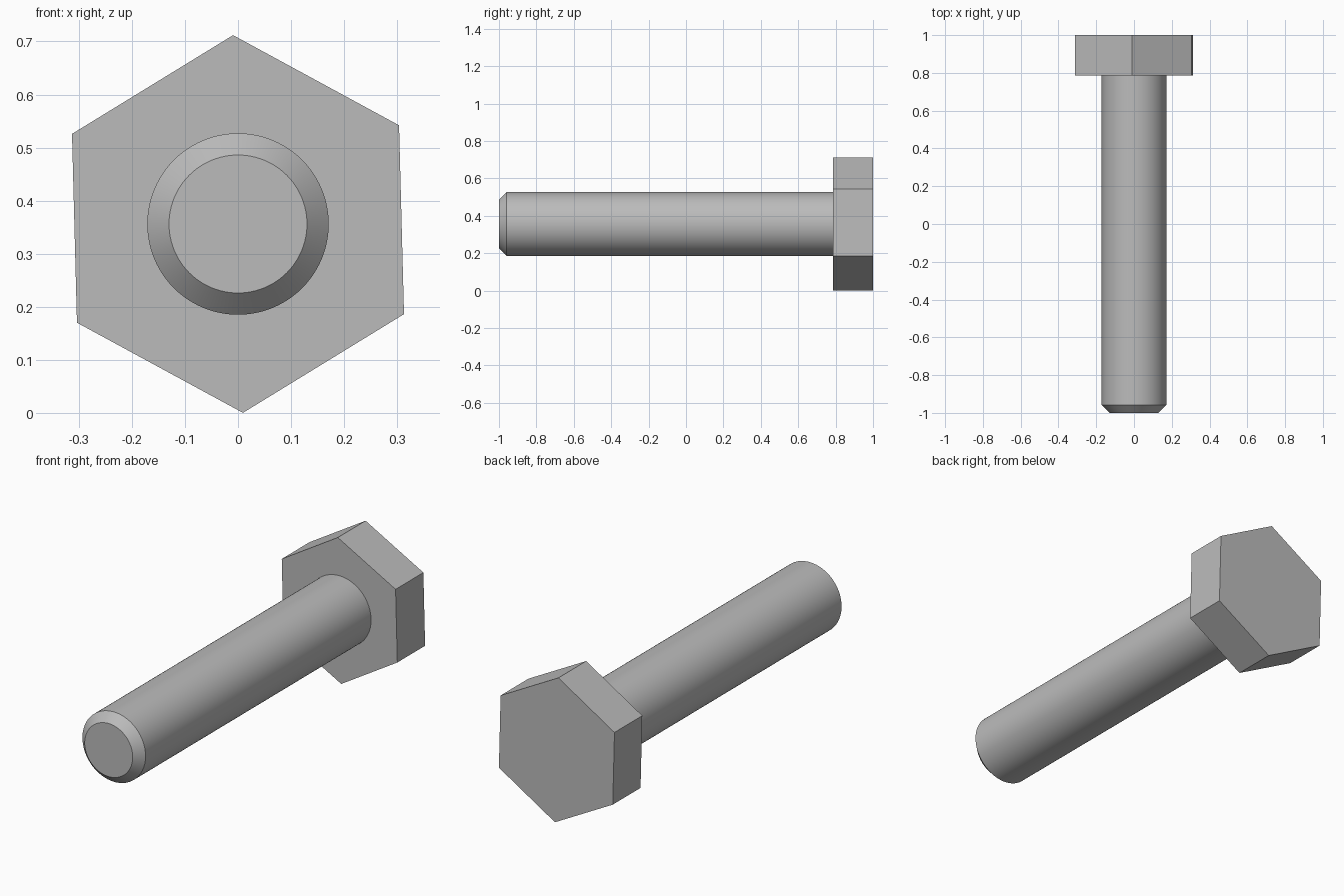
import bpy
import bmesh
from math import cos, sin, pi, radians

cube = bpy.data.objects.get("Cube")
if cube:
    bpy.data.objects.remove(cube, do_unlink=True)

AXIS_Z = 0.356  # height of the bolt's axis

steel = bpy.data.materials.new("grey_steel")
steel.use_nodes = True
colour = (0.5, 0.5, 0.5, 1)
steel.diffuse_color = colour
steel.node_tree.nodes["Principled BSDF"].inputs["Base Color"].default_value = colour


def turned_part(name, profile, sides, start=0.0):
    """Sweep (radius, y) points around the bolt axis and cap both ends."""
    bm = bmesh.new()
    rings = []
    for r, y in profile:
        angles = [start + 2 * pi * i / sides for i in range(sides)]
        rings.append([bm.verts.new((r * cos(a), y, r * sin(a))) for a in angles])
    for a, b in zip(rings, rings[1:]):
        for i in range(sides):
            j = (i + 1) % sides
            bm.faces.new((a[i], a[j], b[j], b[i]))
    bm.faces.new(rings[0])
    bm.faces.new(rings[-1])
    bmesh.ops.recalc_face_normals(bm, faces=bm.faces)
    mesh = bpy.data.meshes.new(name)
    bm.to_mesh(mesh)
    bm.free()
    mesh.materials.append(steel)
    obj = bpy.data.objects.new(name, mesh)
    obj.location.z = AXIS_Z
    bpy.context.collection.objects.link(obj)
    return obj


# Hexagonal head, turned slightly about the axis
turned_part("hex_head", [(0.356, 0.785), (0.356, 1.0)], 6, radians(31.5))

# Round shank with a chamfered tip
shank = turned_part("shank", [(0.13, -1.0), (0.171, -0.959), (0.171, 0.79)], 96)
bpy.ops.object.select_all(action="DESELECT")
shank.select_set(True)
bpy.context.view_layer.objects.active = shank
bpy.ops.object.shade_smooth_by_angle(angle=radians(30))
